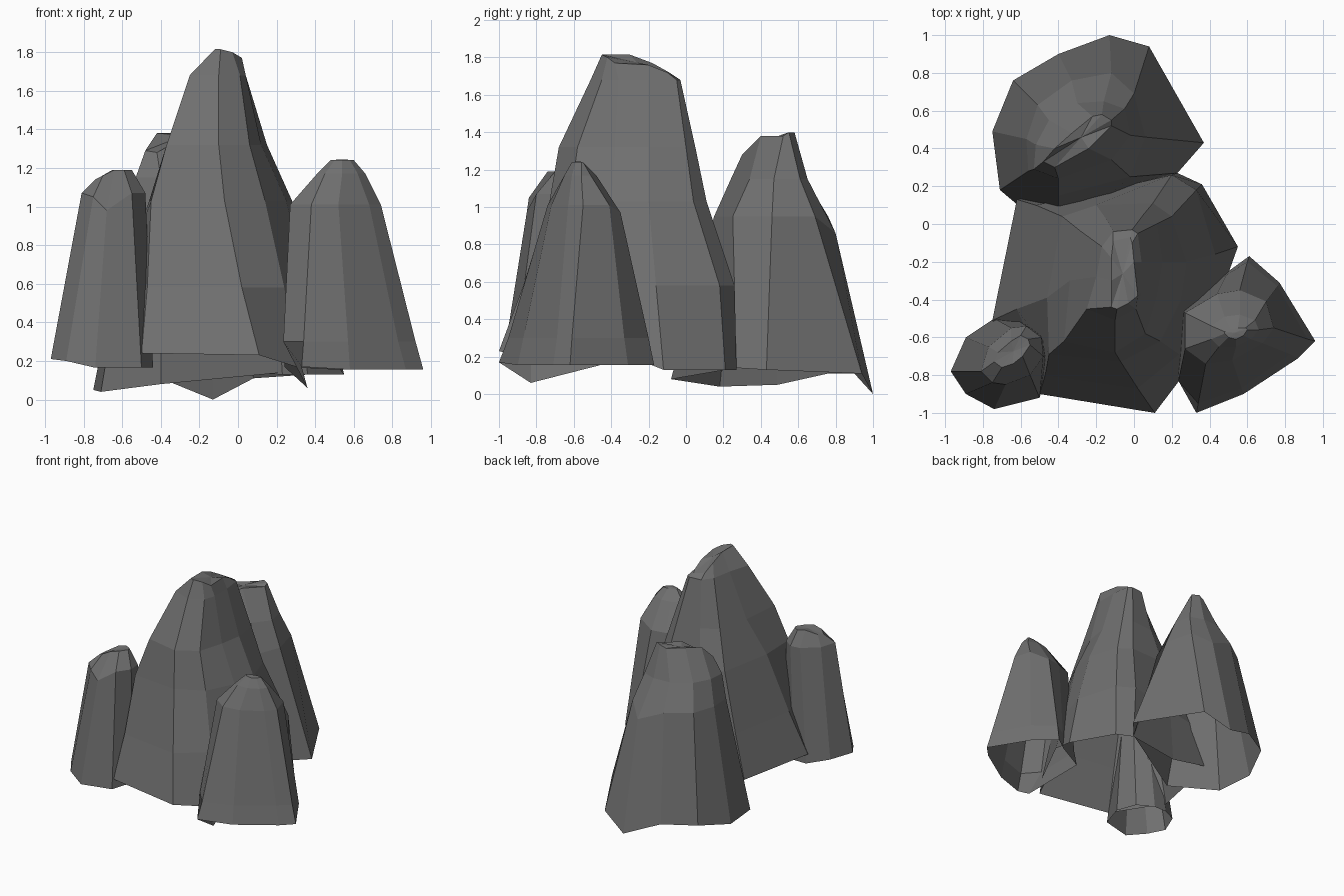
import bpy, bmesh
from mathutils import Vector

stone = bpy.data.materials.new("dark grey stone")
stone.diffuse_color = (0.16, 0.16, 0.16, 1)


def ring(points, z):
    """Outline points are (x, y) at height z, or (x, y, own height)."""
    return [Vector((p[0], p[1], p[2] if len(p) > 2 else z)) for p in points]


def spire(name, rings):
    """Loft a faceted hollow rock through its outlines, open below, capped on top."""
    bm = bmesh.new()
    loops = [[bm.verts.new(p) for p in r] for r in rings]
    n = len(loops[0])
    for a, b in zip(loops, loops[1:]):
        for i in range(n):
            j = (i + 1) % n
            bm.faces.new((a[i], a[j], b[j], b[i]))
    # crown cap
    c = bm.verts.new(sum(rings[-1], Vector()) / n + Vector((0, 0, 0.005)))
    for i in range(n):
        bm.faces.new((loops[-1][i], loops[-1][(i + 1) % n], c))
    bmesh.ops.recalc_face_normals(bm, faces=bm.faces)
    if c.normal.z < 0:
        bmesh.ops.reverse_faces(bm, faces=bm.faces)
    me = bpy.data.meshes.new(name)
    bm.to_mesh(me)
    bm.free()
    me.materials.append(stone)
    bpy.context.collection.objects.link(bpy.data.objects.new(name, me))


# tall central spire
spire("main_spire", [
    ring([(-.5, -.9), (.11, -1, .23), (.3, -.75, .17), (.45, -.4), (.55, -.12, .13),
          (.36, .21, .13), (.23, .27, .13), (-.25, .17, .15), (-.62, .13), (-.75, -.51)], .24),
    ring([(-.47, -.8), (.02, -.87), (.24, -.69), (.36, -.4), (.43, -.16),
          (.33, .18), (.2, .26), (-.23, .16), (-.52, .1), (-.62, -.45)], .58),
    ring([(-.45, -.69), (-.07, -.73), (.14, -.62), (.25, -.4), (.28, -.2),
          (.2, .04), (.1, .11), (-.2, .1), (-.38, .04), (-.46, -.39)], 1.03),
    ring([(-.37, -.62), (-.1, -.68), (.06, -.58), (.12, -.38), (.15, -.2),
          (.12, 0), (.05, .05), (-.15, .03), (-.28, -.04), (-.34, -.3)], 1.32),
    ring([(-.25, -.45), (-.1, -.51), (.01, -.45), (.04, -.36), (.04, -.2),
          (.02, -.05), (-.01, -.03), (-.11, -.04), (-.17, -.12), (-.2, -.28)], 1.68),
    ring([(-.12, -.44), (-.09, -.45), (-.03, -.42, 1.8), (.02, -.38, 1.77), (0, -.2, 1.76),
          (-.01, -.1, 1.72), (-.02, -.07, 1.7), (-.11, -.09, 1.72), (-.12, -.18, 1.77),
          (-.12, -.3)], 1.815),
])

# broad spire at the back
spire("back_spire", [
    ring([(.37, .43, .13), (.08, .94), (-.13, 1, 0), (-.4, .9), (-.64, .76),
          (-.75, .49, .05), (-.71, .18, .04), (-.4, -.08, .08), (.23, .27, .14)], .11),
    ring([(.06, .46), (.0, .69), (-.12, .8, .86), (-.33, .76), (-.51, .63),
          (-.57, .45), (-.56, .28), (-.4, .15), (-.02, .25)], .95),
    ring([(-.02, .47), (-.05, .61), (-.16, .65), (-.3, .64), (-.45, .55),
          (-.52, .42), (-.53, .29), (-.4, .24), (-.12, .34)], 1.15),
    ring([(-.12, .52), (-.12, .55, 1.4), (-.17, .58, 1.4), (-.22, .57), (-.33, .48),
          (-.42, .4), (-.48, .33, 1.29), (-.42, .3, 1.28), (-.24, .4)], 1.38),
])

# right front spire, its inner rim tucked under
spire("right_spire", [
    ring([(.96, -.62), (.87, -.71), (.58, -.9), (.33, -1, .17), (.36, -.83, .06),
          (.24, -.4, .17), (.5, -.25), (.61, -.17), (.77, -.31)], .155),
    ring([(.92, -.61), (.83, -.69), (.57, -.87), (.34, -.95), (.235, -.83),
          (.24, -.43), (.49, -.27), (.6, -.2), (.76, -.33)], .3),
    ring([(.74, -.55), (.68, -.63), (.52, -.72), (.38, -.74), (.27, -.66),
          (.27, -.47), (.44, -.37, .97), (.56, -.35, .97), (.7, -.41)], 1.01),
    ring([(.66, -.56), (.62, -.61), (.54, -.65), (.45, -.65), (.41, -.61),
          (.41, -.54), (.48, -.49), (.56, -.48), (.64, -.51)], 1.17),
    ring([(.6, -.56), (.58, -.59), (.54, -.61), (.5, -.6), (.48, -.58),
          (.48, -.57), (.51, -.56), (.55, -.55), (.59, -.55)], 1.24),
])

# small left front spire
spire("left_spire", [
    ring([(-.97, -.78, .21), (-.89, -.9, .2), (-.74, -.98), (-.5, -.92), (-.44, -.73),
          (-.5, -.57), (-.63, -.5), (-.74, -.5), (-.89, -.6, .2)], .165),
    ring([(-.81, -.78), (-.75, -.84, 1.05), (-.68, -.85, .98), (-.55, -.8), (-.48, -.7),
          (-.49, -.6), (-.57, -.54), (-.65, -.55), (-.77, -.65)], 1.07),
    ring([(-.74, -.73, 1.14), (-.7, -.76, 1.16), (-.64, -.74), (-.59, -.7), (-.55, -.64),
          (-.56, -.61), (-.6, -.59), (-.65, -.62), (-.72, -.68, 1.15)], 1.19),
])
